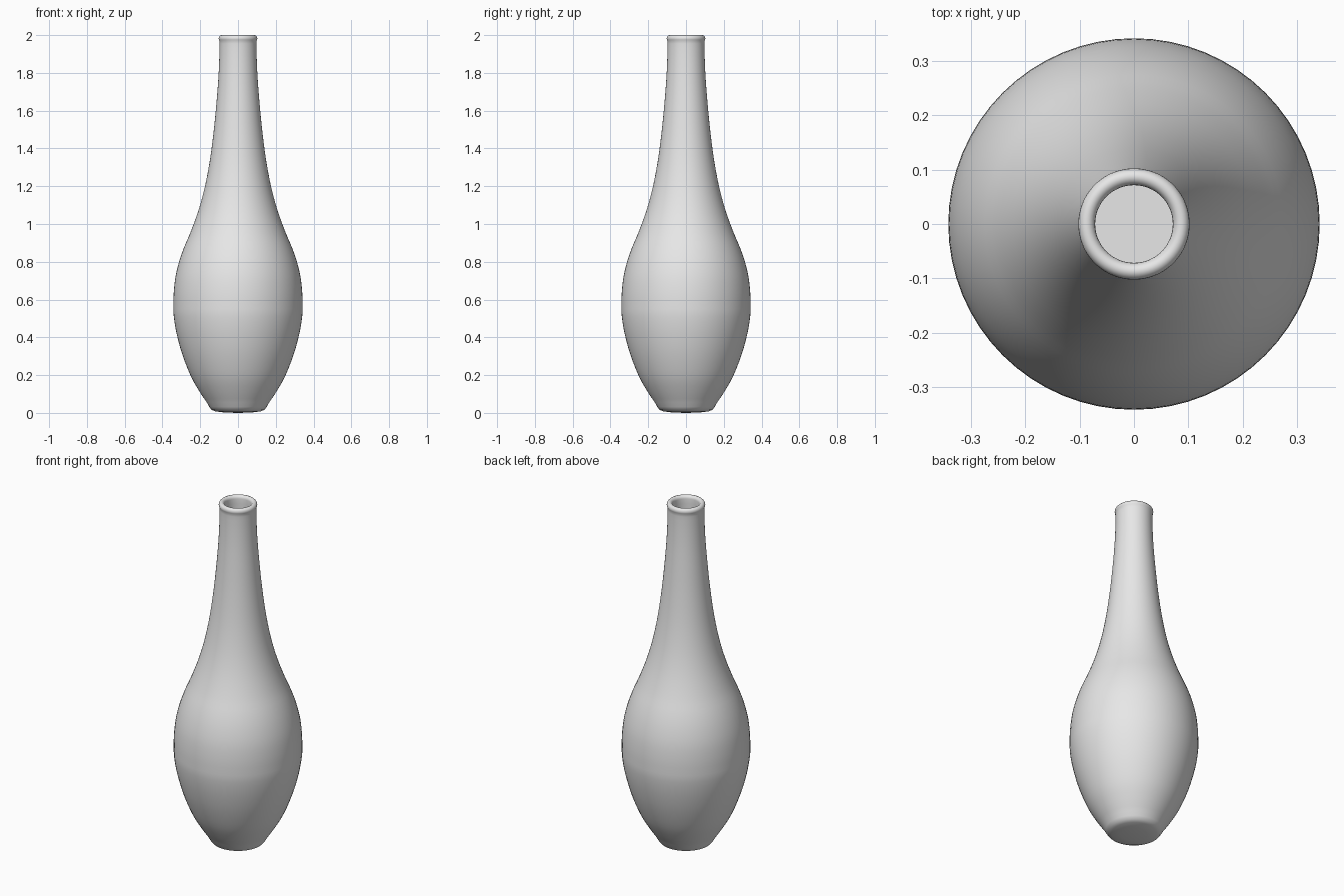
import bpy, bmesh, math
from mathutils import Vector

cube = bpy.data.objects.get("Cube")
if cube:
    bpy.data.objects.remove(cube, do_unlink=True)

SEGMENTS = 64

# Plain grey ceramic
grey = bpy.data.materials.new("grey_ceramic")
grey.use_nodes = True
colour = (0.8, 0.8, 0.8, 1.0)
grey.diffuse_color = colour
grey.node_tree.nodes["Principled BSDF"].inputs["Base Color"].default_value = colour


def smooth_path(points, steps=3):
    """Catmull-Rom curve through (radius, height) points."""
    pts = [Vector(p) for p in points]
    pts = [2 * pts[0] - pts[1]] + pts + [2 * pts[-1] - pts[-2]]
    path = []
    for a, b, c, d in zip(pts, pts[1:], pts[2:], pts[3:]):
        for i in range(steps):
            t = i / steps
            path.append(0.5 * (2 * b + (c - a) * t + (2 * a - 5 * b + 4 * c - d) * t ** 2
                               + (3 * b - a - 3 * c + d) * t ** 3))
    return path + [pts[-2]]


# Outer wall from foot to neck, rounded lip, then inner wall down to the floor
foot = [(0.0, 0.0), (0.07, 0.002), (0.12, 0.008), (0.14, 0.016), (0.152, 0.032)]
body = smooth_path([(0.165, 0.055), (0.205, 0.115), (0.25, 0.195), (0.295, 0.31), (0.325, 0.42),
                    (0.34, 0.51), (0.342, 0.57), (0.34, 0.64), (0.331, 0.72), (0.312, 0.8),
                    (0.286, 0.875), (0.25, 0.96), (0.21, 1.07), (0.177, 1.19), (0.15, 1.33),
                    (0.13, 1.48), (0.115, 1.63), (0.104, 1.77), (0.099, 1.88), (0.098, 1.955)])
lip = [(0.087 + 0.0155 * math.cos(math.radians(a)), 1.982 + 0.018 * math.sin(math.radians(a)))
       for a in range(-40, 181, 20)]
inner = smooth_path([(0.0715, 1.955), (0.073, 1.85), (0.085, 1.65), (0.102, 1.48), (0.122, 1.33),
                     (0.15, 1.19), (0.183, 1.07), (0.223, 0.96), (0.285, 0.8), (0.314, 0.64),
                     (0.314, 0.51), (0.27, 0.31), (0.225, 0.195), (0.15, 0.06)], 2)
profile = foot + [tuple(p) for p in body] + lip + [tuple(p) for p in inner] + [(0.0, 0.06)]

# Spin the profile into the vase
bm = bmesh.new()
verts = [bm.verts.new((r, 0, z)) for r, z in profile]
edges = [bm.edges.new(pair) for pair in zip(verts, verts[1:])]
bmesh.ops.spin(bm, geom=verts + edges, cent=(0, 0, 0), axis=(0, 0, 1),
               angle=math.tau, steps=SEGMENTS, use_merge=False)
bmesh.ops.remove_doubles(bm, verts=bm.verts, dist=0.0005)
bmesh.ops.recalc_face_normals(bm, faces=bm.faces)
mesh = bpy.data.meshes.new("vase")
bm.to_mesh(mesh)
bm.free()
mesh.materials.append(grey)
vase = bpy.data.objects.new("vase", mesh)
bpy.context.collection.objects.link(vase)

# Smooth shading, keeping the inner floor edge crisp
bpy.ops.object.select_all(action="DESELECT")
vase.select_set(True)
bpy.context.view_layer.objects.active = vase
bpy.ops.object.shade_smooth_by_angle(angle=math.radians(40))
